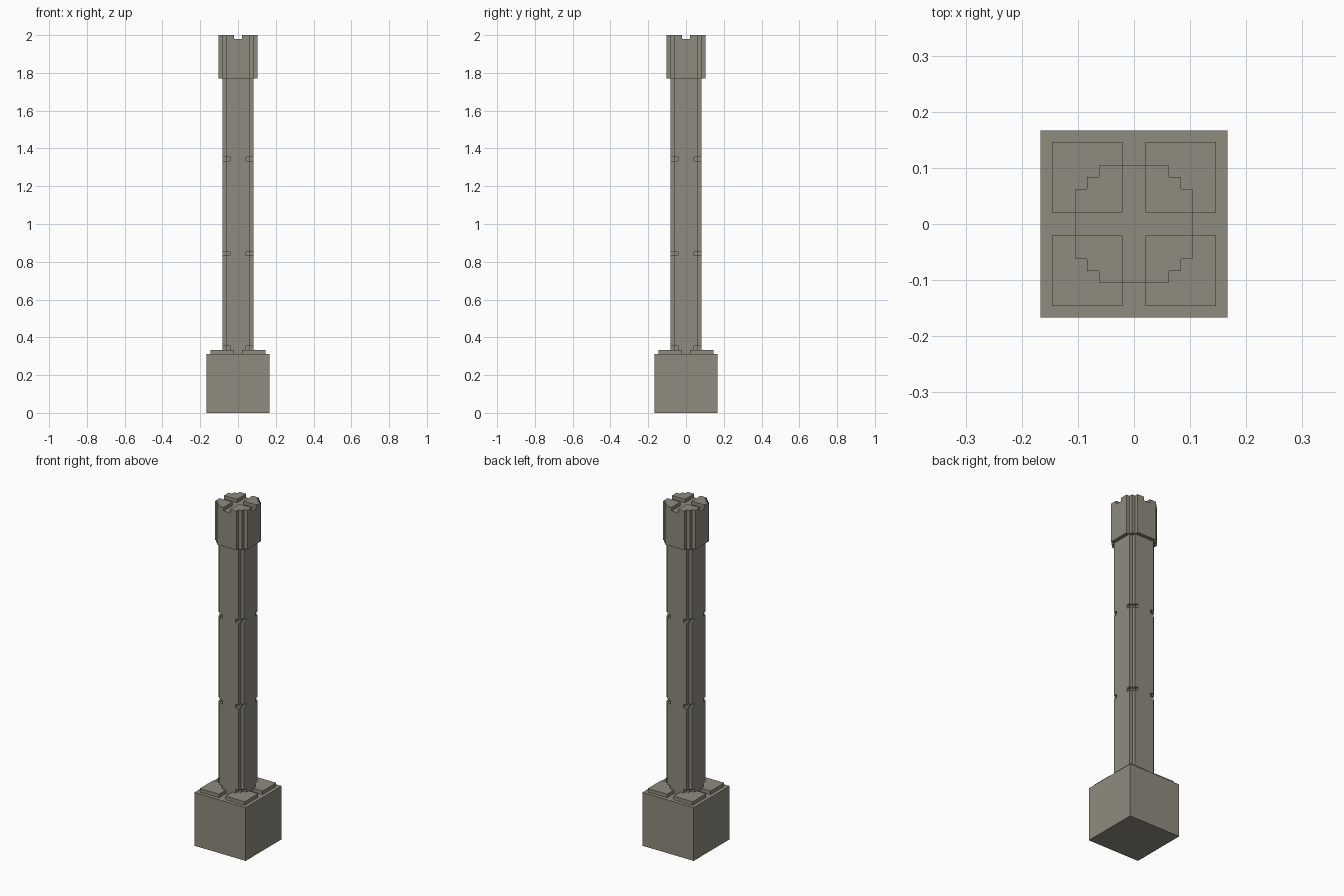
import bpy, bmesh

if "Cube" in bpy.data.objects:
    bpy.data.objects.remove(bpy.data.objects["Cube"], do_unlink=True)

U = 2 / 96  # one block unit: the pillar is 96 units tall

stone = bpy.data.materials.new("warm grey stone")
stone.use_nodes = True
COLOUR = (0.275, 0.258, 0.209, 1)
stone.diffuse_color = COLOUR
stone.node_tree.nodes["Principled BSDF"].inputs["Base Color"].default_value = COLOUR


def prisms(name, outlines, spans):
    """Extrude every outline through every (bottom, top) span, in block units."""
    bm = bmesh.new()
    for z0, z1 in spans:
        for outline in outlines:
            base = bm.faces.new([bm.verts.new((x * U, y * U, z0 * U)) for x, y in outline])
            ext = bmesh.ops.extrude_face_region(bm, geom=[base], use_keep_orig=True)
            top = [g for g in ext["geom"] if isinstance(g, bmesh.types.BMVert)]
            bmesh.ops.translate(bm, verts=top, vec=(0, 0, (z1 - z0) * U))
    bmesh.ops.recalc_face_normals(bm, faces=bm.faces[:])
    mesh = bpy.data.meshes.new(name)
    bm.to_mesh(mesh)
    bm.free()
    mesh.materials.append(stone)
    obj = bpy.data.objects.new(name, mesh)
    bpy.context.collection.objects.link(obj)
    return obj


def turned(points):
    """The same points turned to all four corners."""
    out, pts = [], points
    for _ in range(4):
        out.append(pts)
        pts = [(-y, x) for x, y in pts]
    return out


def ring(points):
    """One closed outline made from a corner's steps repeated four times."""
    return [p for corner in turned(points) for p in corner]


def cut(obj, cutter):
    cutter.hide_render = True
    mod = obj.modifiers.new("cut", 'BOOLEAN')
    mod.operation = 'DIFFERENCE'
    mod.solver = 'EXACT'
    mod.object = cutter
    bpy.context.view_layer.objects.active = obj
    bpy.ops.object.modifier_apply(modifier=mod.name)
    bpy.data.objects.remove(cutter, do_unlink=True)


# Square plinth with four raised corner slabs
prisms("plinth", [ring([(8, 8)])], [(0, 15)])
prisms("plinth_slabs", turned([(1, 1), (7, 1), (7, 7), (1, 7)]), [(15, 16)])

# Shaft with notched corners and three rows of corner grooves
shaft = prisms("shaft", [ring([(4, 3), (3, 3), (3, 4)])], [(15, 85)])
groove = [(5, 2), (5, 5), (2, 5), (2, 3), (3, 3), (3, 2)]
cut(shaft, prisms("groove_cutter", turned(groove), [(z, z + 1) for z in (16, 40, 64)]))

# Wider stepped capital with a cross-shaped slot in its top
capital = prisms("capital", [ring([(5, 3), (4, 3), (4, 4), (3, 4), (3, 5)])], [(85, 96)])
cut(capital, prisms("slot_cutter", [ring([(6, 1), (1, 1), (1, 6)])], [(95, 97)]))
